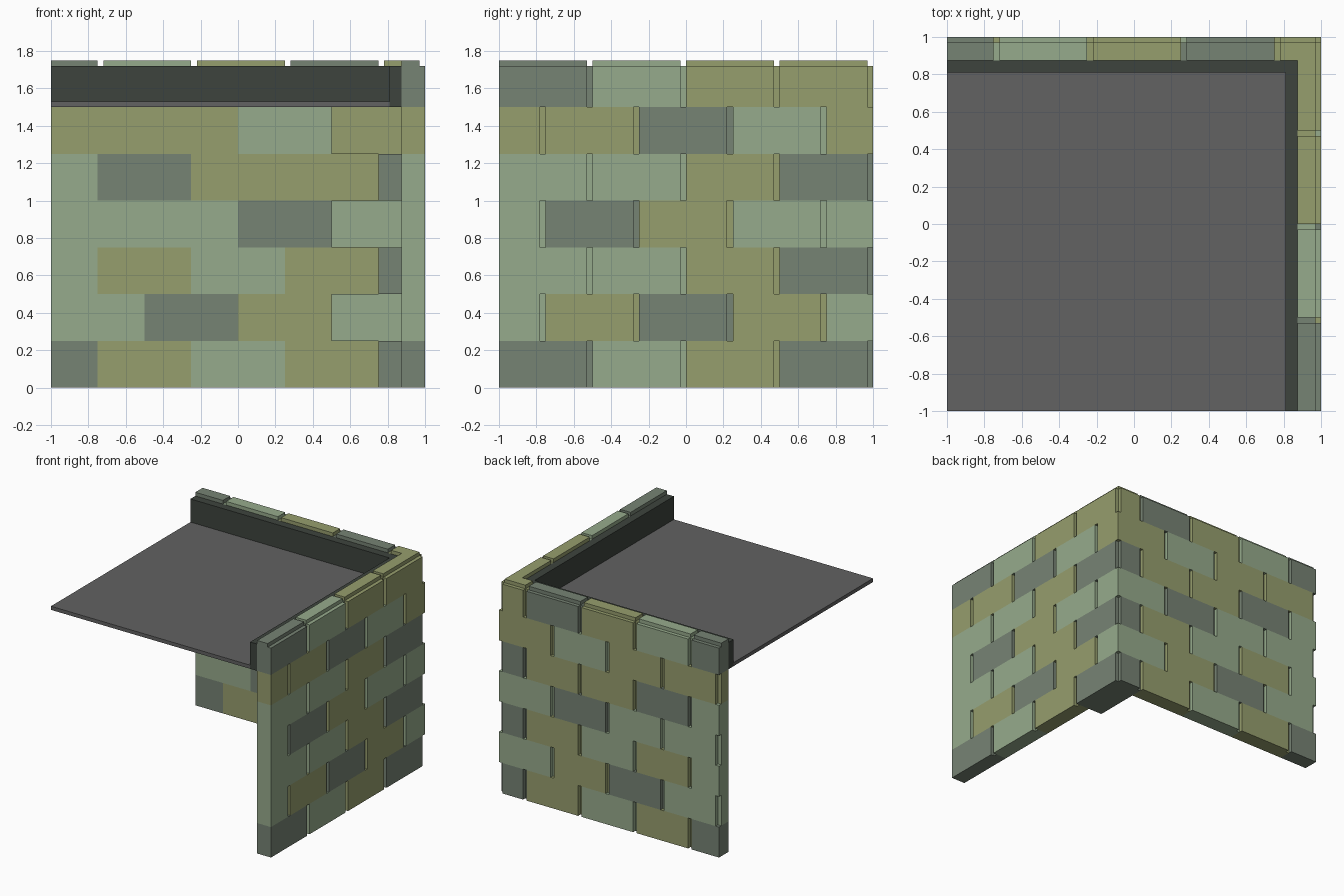
import bpy
import bmesh
from mathutils import Vector

cube = bpy.data.objects.get("Cube")
if cube:
    bpy.data.objects.remove(cube, do_unlink=True)

# Shared sizes
INNER, FACE, OUTER = 0.875, 0.97, 1.0
GAP = OUTER - FACE
ROW = 0.25
BODY_TOP, CAP_TOP = 1.72, 1.75
FLOOR_Z, TRIM = 1.5, 0.81


def material(name, srgb):
    linear = [((c + 0.055) / 1.055) ** 2.4 for c in srgb] + [1]
    mat = bpy.data.materials.new(name)
    mat.use_nodes = True
    mat.diffuse_color = linear
    mat.node_tree.nodes["Principled BSDF"].inputs["Base Color"].default_value = linear
    return mat


olive = material("olive brick", (0.59, 0.62, 0.43))
light = material("light green brick", (0.59, 0.67, 0.55))
grey = material("grey green brick", (0.465, 0.515, 0.455))
floor_grey = material("floor grey", (0.385, 0.385, 0.385))
trim_dark = material("dark trim", (0.24, 0.265, 0.24))
BRICKS = [olive, light, grey]
LETTERS = "olg"


def box(bm, x, y, z, index=0):
    """Add a box given its (low, high) range on each axis."""
    low, high = Vector((x[0], y[0], z[0])), Vector((x[1], y[1], z[1]))
    verts = bmesh.ops.create_cube(bm, size=1)["verts"]
    for v in verts:
        v.co = (low + high) / 2 + v.co * (high - low)
    for face in {f for v in verts for f in v.link_faces}:
        face.material_index = index


def finish(bm, name, mats):
    mesh = bpy.data.meshes.new(name)
    bm.to_mesh(mesh)
    bm.free()
    for mat in mats:
        mesh.materials.append(mat)
    obj = bpy.data.objects.new(name, mesh)
    bpy.context.collection.objects.link(obj)
    return obj


# Brick colours, one word per course from the ground up
SIDE = "glog logol llog lgoll llog ooglo gloo".split()
BACK = "golog lgol lolog llgl lgoog oolo glogo".split()


def spans(count):
    """Brick ends along a course: whole bricks, or half bricks at both ends."""
    ends = [-1, -0.5, 0, 0.5, 1] if count == 4 else [-1, -0.75, -0.25, 0.25, 0.75, 1]
    return list(zip(ends, ends[1:]))


def build_wall(name, courses, along_y):
    bm = bmesh.new()

    def slab(run, depth, z, index):
        box(bm, *((depth, run) if along_y else (run, depth)), z, index)

    for row, letters in enumerate(courses):
        even = row % 2 == 0
        z = (row * ROW, min(row * ROW + ROW, BODY_TOP))
        for (a, b), letter in zip(spans(len(letters)), letters):
            index = LETTERS.index(letter)
            slab((a, b), (INNER, FACE), z, index)
            # Raised outer face, with a joint at one end
            if along_y:
                face = (a, b - GAP if b < 1 or even else b)
            else:
                face = (a + GAP if a > -1 or not even else a, FACE if b == 1 and even else b)
            slab(face, (FACE, OUTER), z, index)
            if z[1] == BODY_TOP:
                slab(face, (INNER, FACE), (BODY_TOP, CAP_TOP), index)
    return finish(bm, name, BRICKS)


build_wall("side_wall", SIDE, True)
build_wall("back_wall", BACK, False)

# Solid corner bricks that project on the inside, below the floor
bm = bmesh.new()
for row, letters in enumerate(SIDE[:-1]):
    x, y = (0.75, 0.5) if row % 2 == 0 else (0.5, 0.75)
    box(bm, (x, FACE), (y, FACE), (row * ROW, row * ROW + ROW), LETTERS.index(letters[-1]))
finish(bm, "corner_bricks", BRICKS)

# Floor slab
bm = bmesh.new()
box(bm, (-1, TRIM), (-1, TRIM), (FLOOR_Z, FLOOR_Z + GAP))
finish(bm, "floor", [floor_grey])

# Dark trim along both walls
bm = bmesh.new()
box(bm, (TRIM, INNER), (-1, INNER), (FLOOR_Z, BODY_TOP))
box(bm, (-1, TRIM), (TRIM, INNER), (FLOOR_Z, BODY_TOP))
finish(bm, "wall_trim", [trim_dark])
